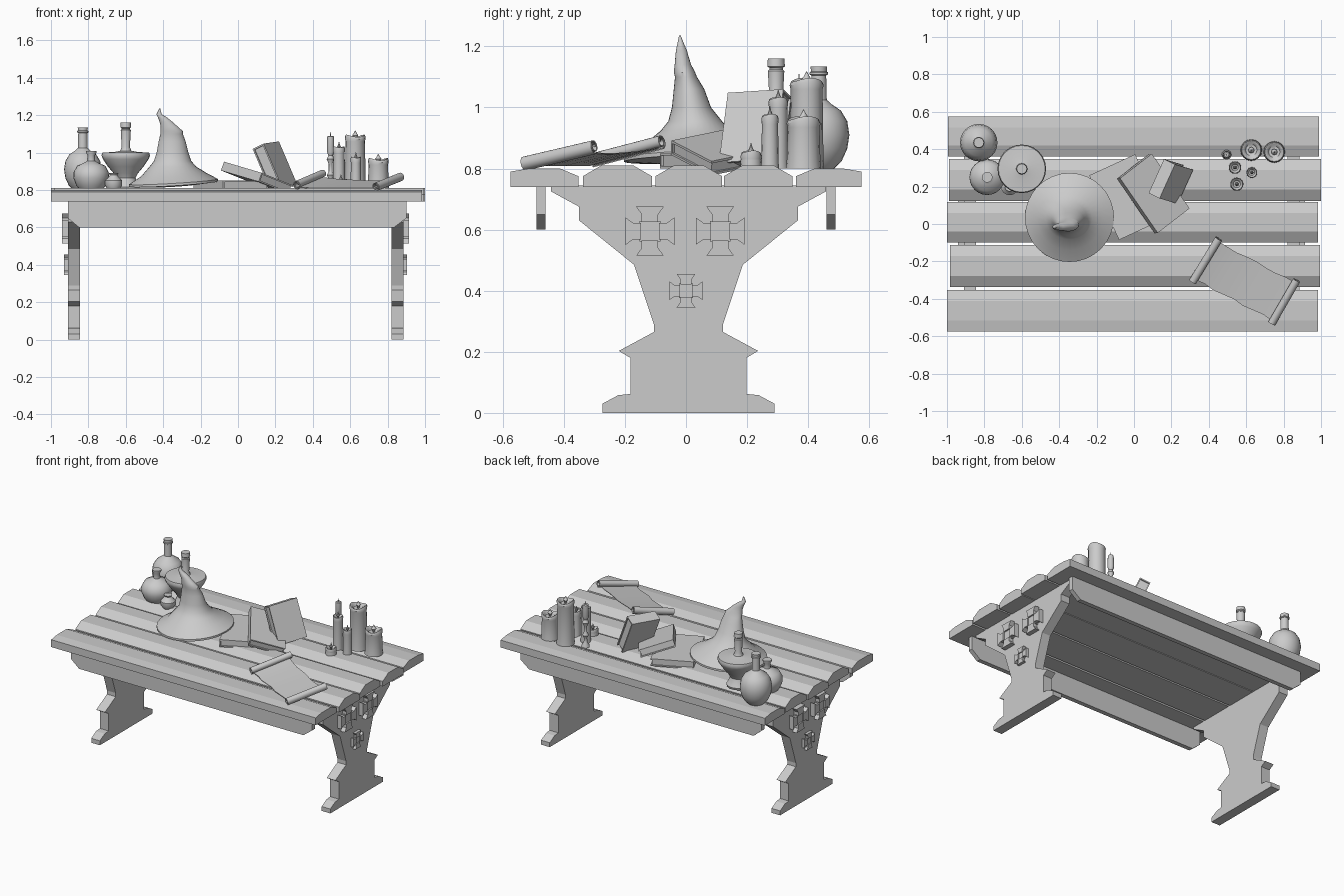
import bpy, bmesh, math
from mathutils import Vector as V

if "Cube" in bpy.data.objects:
    bpy.data.objects.remove(bpy.data.objects["Cube"])

X, Y, Z = V((1, 0, 0)), V((0, 1, 0)), V((0, 0, 1))


def make(name, verts, faces, smooth=None):
    me = bpy.data.meshes.new(name)
    me.from_pydata([tuple(v) for v in verts], [], faces)
    bm = bmesh.new()
    bm.from_mesh(me)
    bmesh.ops.recalc_face_normals(bm, faces=bm.faces)
    bm.to_mesh(me)
    bm.free()
    ob = bpy.data.objects.new(name, me)
    bpy.context.collection.objects.link(ob)
    if smooth:
        bpy.ops.object.select_all(action='DESELECT')
        ob.select_set(True)
        bpy.context.view_layer.objects.active = ob
        bpy.ops.object.shade_smooth_by_angle(angle=math.radians(smooth))
    return ob


def extrude(name, pts, o, u, v, w, smooth=None):
    """Flat outline pts in the u/v plane at o, extruded by the vector w."""
    n = len(pts)
    base = [V(o) + u * a + v * b for a, b in pts]
    faces = [(i, (i + 1) % n, n + (i + 1) % n, n + i) for i in range(n)]
    return make(name, base + [p + w for p in base],
                faces + [tuple(range(n)), tuple(range(n, 2 * n))], smooth)


def loft(name, rings, smooth=40):
    """Skin a stack of equal rings, capped at both ends."""
    n = len(rings[0])
    verts = [p for r in rings for p in r]
    faces = [(k * n + i, k * n + (i + 1) % n, (k + 1) * n + (i + 1) % n, (k + 1) * n + i)
             for k in range(len(rings) - 1) for i in range(n)]
    faces += [tuple(range(n)), tuple(range(len(verts) - n, len(verts)))]
    return make(name, verts, faces, smooth)


def ring(cx, cy, z, rx, ry=None, n=24, tx=0, ty=0, wave=0):
    out = []
    for i in range(n):
        a = 2 * math.pi * i / n
        dx, dy = rx * math.cos(a), (ry or rx) * math.sin(a)
        out.append(V((cx + dx, cy + dy, z + tx * dx + ty * dy + wave * math.sin(2 * a + 1))))
    return out


def lathe(name, x, y, prof, n=24):
    return loft(name, [ring(x, y, z, r, n=n) for r, z in prof])


# table top: five chamfered planks with slightly uneven ends
planks = [(-.575, -.352, .80, -1, .985), (-.338, -.112, .81, -.985, .995),
          (-.10, .118, .81, -1, .985), (.124, .348, .81, -.99, 1), (.36, .575, .80, -.995, .99)]
for y0, y1, t, x0, x1 in planks:
    f, b = (.79 if y0 < -.5 else .775), (.79 if y1 > .5 else .775)
    extrude("plank", [(y0, .74), (y1, .74), (y1, b), (y1 - .06, t), (y0 + .06, t), (y0, f)],
            (x0, 0, 0), Y, Z, X * (x1 - x0))

# long side rails
for y in (-.49, .46):
    extrude("side_rail", [(-.91, .745), (.9, .745), (.9, .65), (.835, .6), (-.85, .6), (-.91, .65)],
            (0, y, 0), X, Z, Y * .03)

# end legs with a stepped silhouette, and cross ornaments outside
half = [(.282, 0), (.282, .03), (.23, .058), (.19, .062), (.19, .18), (.228, .203), (.113, .265),
        (.113, .29), (.178, .485), (.358, .63), (.358, .675), (.45, .725), (.45, .745)]
outline = half + [(-a, b) for a, b in reversed(half)]
for s in (-1, 1):
    extrude("end_leg", outline, (-.0125 + s * .8325, .008, 0), Y, Z, X * s * .065)
    face = -.0125 + s * .892
    for cy, cz, k in ((-.118, .595, 1), (.112, .595, 1), (0, .4, .68)):
        for i in range(4):
            a = i * math.pi / 2
            u = Y * math.cos(a) + Z * math.sin(a)
            v = Z * math.cos(a) - Y * math.sin(a)
            arm = [(.03, -.027), (.055, -.027), (.08, -.045), (.08, .045), (.055, .027), (.03, .027)]
            extrude("cross_arm", [(p * k, q * k) for p, q in arm], (face, cy, cz), u, v, X * s * .036 * k)
        c = .034 * k
        extrude("cross_centre", [(-c, -c), (c, -c), (c, c), (-c, c)], (face, cy, cz), Y, Z, X * s * .026 * k)

# flasks
lathe("round_flask", -.83, .435, [(.05, .80), (.075, .825), (.093, .865), (.1, .91), (.093, .955),
      (.072, .99), (.04, 1.012), (.026, 1.025), (.024, 1.105), (.03, 1.108), (.03, 1.115), (.026, 1.118), (.027, 1.135)])
lathe("squat_flask", -.785, .25, [(.06, .80), (.08, .825), (.095, .865), (.094, .895), (.075, .93),
      (.04, .945), (.022, .955), (.02, .985), (.028, 1.0), (.028, 1.01), (.015, 1.01)])
lathe("bowl_flask", -.6, .295, [(.07, .80), (.075, .815), (.06, .84), (.052, .865), (.065, .89), (.095, .925),
      (.122, .965), (.13, .985), (.125, 1.0), (.06, 1.004), (.03, 1.01), (.022, 1.03), (.027, 1.12),
      (.022, 1.125), (.022, 1.13), (.029, 1.135), (.027, 1.16)])
lathe("small_pot", -.665, .2, [(.03, .80), (.046, .825), (.046, .85), (.025, .872), (.02, .88), (.026, .89), (.015, .89)], 16)

# pointed hat: drooping brim and bent cone
hat = [(-.345, .035, .822, .12, .12), (-.345, .035, .832, .238, .238), (-.345, .035, .845, .238, .238),
       (-.345, .035, .882, .175, .175), (-.348, .033, .925, .125, .115), (-.35, .03, .955, .1, .088),
       (-.35, .018, 1.0, .085, .064), (-.352, .01, 1.06, .072, .05), (-.355, 0, 1.1, .06, .036),
       (-.355, -.005, 1.115, .06, .035), (-.368, -.01, 1.14, .045, .027), (-.385, -.013, 1.165, .034, .022),
       (-.403, -.015, 1.187, .025, .018), (-.422, -.017, 1.205, .014, .012), (-.418, -.02, 1.235, .003, .003)]
loft("pointed_hat", [ring(x, y, z, a, b, 32, *((.06, .04) if i < 4 else (0, 0)))
                     for i, (x, y, z, a, b) in enumerate(hat)], 50)


def book(p, u, v, w, h, t):
    """Corner p, width w along u, height h along v, thickness t along u x v."""
    u = V(u).normalized()
    v = V(v)
    v = (v - u * v.dot(u)).normalized()
    n = u.cross(v)
    c = .008
    rect = [(0, 0), (w, 0), (w, h), (0, h)]
    extrude("book_cover", rect, p, u, v, n * c)
    extrude("book_cover", rect, V(p) + n * (t - c), u, v, n * c)
    extrude("book_spine", [(0, 0), (c, 0), (c, h), (0, h)], p, u, v, n * t)
    extrude("book_pages", [(c, c), (w - c, c), (w - c, h - c), (c, h - c)],
            V(p) + n * c, u, v, n * (t - 2 * c))


# books: one flat, one tilted across it, one leaning
book((-.08, -.085, .80), (.91, .42, 0), (-.42, .91, 0), .27, .38, .05)
book((.11, -.05, .845), (.175, .135, -.07), (-.215, .285, .065), .225, .36, .05)
book((.13, .14, 1.045), (.1, -.03, -.235), (.08, .185, .02), .25, .2, -.055)

# parchment: sagging sheet between two spiral rolls
rolls = [(V((.315, -.31, .828)), V((.455, -.08, .888))), (V((.735, -.53, .818)), V((.868, -.3, .872)))]
across = (rolls[1][0] - rolls[0][0]).normalized()
for (a, b), s in zip(rolls, (1, -1)):
    e = b - a
    n = across.cross(e).normalized()
    u = e.cross(n).normalized() * -s
    outer, inner = [], []
    for i in range(33):
        ang = -math.pi / 2 + i / 32 * 3.5 * math.pi
        r = .025 - .014 * i / 32
        outer.append((r * math.cos(ang), r * math.sin(ang)))
        inner.append(((r - .004) * math.cos(ang), (r - .004) * math.sin(ang)))
    m = len(outer)
    layers = [[q + u * p[0] + n * p[1] for p in outer + inner[::-1]] for q in (a, b)]
    verts = layers[0] + layers[1]
    k = 2 * m
    faces = [(i, (i + 1) % k, k + (i + 1) % k, k + i) for i in range(k)]
    for f in (0, k):
        faces += [(f + i, f + i + 1, f + k - 2 - i, f + k - 1 - i) for i in range(m - 1)]
    make("parchment_roll", verts, faces, 40)
sheet = []
for i in range(9):
    t = i / 8
    row = []
    for q in (.06, .94):
        pts = [a.lerp(b, q + (.02 * math.sin(i * 2.1) if q < .5 else .015 * math.cos(i * 1.7))) for a, b in rolls]
        c = pts[0].lerp(pts[1], t) - Z * (.02 + .008 * math.sin(math.pi * t))
        c.z = max(c.z, .808)
        row.append(c)
    sheet.append([row[0], row[1], row[1] + Z * .004, row[0] + Z * .004])
loft("parchment_sheet", sheet, 30)

# candles with melted rims and flames
candles = [(.627, .395, .055, 1.09), (.75, .385, .055, .965), (.54, .302, .032, 1.03),
           (.63, .275, .028, .975), (.55, .213, .034, .855)]
for x, y, r, t in candles:
    w = r * .12
    prof = [(r * 1.05, .80, 0), (r, .83, 0), (r * .95, t - .03, 0), (r * 1.02, t - .012, w),
            (r * .92, t, w), (r * .75, t - .004, w), (r * .55, t - .02, 0), (r * .1, t - .022, 0)]
    loft("candle", [ring(x, y, z, a, n=16, wave=k) for a, z, k in prof])
    f = .3 * r
    lathe("candle_flame", x, y, [(f * .3, t - .025), (f * .5, t - .01), (f, t + .002), (f * .5, t + .014), (.001, t + .028)], 8)

# slim turned candlestick
lathe("candlestick", .495, .37, [(.026, .80), (.026, .81), (.012, .83), (.01, .86), (.02, .88), (.01, .9),
      (.01, .94), (.021, .965), (.012, .985), (.02, 1.005), (.018, 1.085), (.012, 1.09), (.003, 1.088), (.001, 1.11)], 16)
